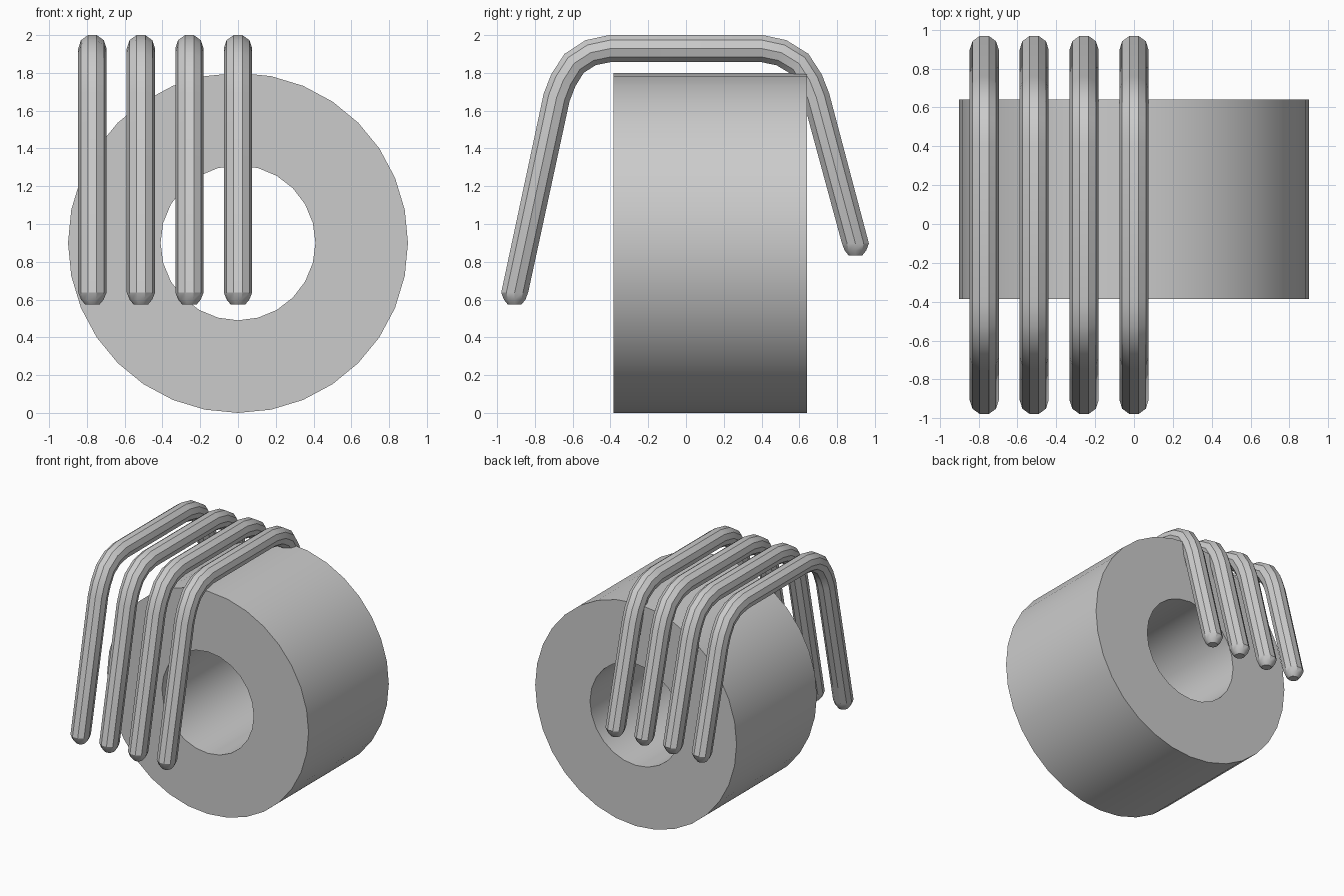
import bpy
import bmesh
import math
from mathutils import Vector

cube = bpy.data.objects.get("Cube")
if cube:
    bpy.data.objects.remove(cube, do_unlink=True)

grey = bpy.data.materials.new("plain_grey")
grey.use_nodes = True
colour = (0.6, 0.6, 0.6, 1)
grey.diffuse_color = colour
grey.node_tree.nodes["Principled BSDF"].inputs["Base Color"].default_value = colour


def finish(bm, name):
    bmesh.ops.recalc_face_normals(bm, faces=bm.faces)
    mesh = bpy.data.meshes.new(name)
    bm.to_mesh(mesh)
    bm.free()
    mesh.materials.append(grey)
    obj = bpy.data.objects.new(name, mesh)
    bpy.context.collection.objects.link(obj)
    bpy.ops.object.select_all(action="DESELECT")
    obj.select_set(True)
    bpy.context.view_layer.objects.active = obj
    bpy.ops.object.shade_smooth_by_angle(angle=math.radians(30))
    return obj


# Thick ring lying along y
def build_ring(radius, bore, y0, y1):
    bm = bmesh.new()
    edges = []
    for r, sides in ((radius, 32), (bore, 24)):
        verts = [bm.verts.new((r * math.cos(math.tau * i / sides), y0,
                               radius + r * math.sin(math.tau * i / sides)))
                 for i in range(sides)]
        edges += [bm.edges.new((verts[i - 1], verts[i])) for i in range(sides)]
    bmesh.ops.triangle_fill(bm, edges=edges, use_beauty=True, normal=(0, -1, 0))
    new = bmesh.ops.extrude_face_region(bm, geom=bm.faces[:], use_keep_orig=True)
    moved = [v for v in new["geom"] if isinstance(v, bmesh.types.BMVert)]
    bmesh.ops.translate(bm, verts=moved, vec=(0, y1 - y0, 0))
    return finish(bm, "thick_ring")


# Bent rod: ten-sided section carried along a path in the y-z plane
PATH = [(-0.907, 0.637), (-0.685, 1.67), (-0.65, 1.76), (-0.593, 1.85),
        (-0.505, 1.907), (-0.40, 1.929), (0.40, 1.929), (0.505, 1.907),
        (0.598, 1.85), (0.655, 1.76), (0.69, 1.67), (0.897, 0.897)]
CAP = [(0.5, 0.064), (0.8, 0.037)]


def build_rod(x, name, radius=0.075, sides=10):
    points = [Vector((x, y, z)) for y, z in PATH]
    up, down = Vector((0, 0, 1)), Vector((0, 0, -1))
    stations = [(points[0] + down * d, up, s) for s, d in CAP]
    for i, p in enumerate(points):
        if i == 0:
            tangent = up
        elif i == len(points) - 1:
            tangent = down
        else:
            tangent = ((p - points[i - 1]).normalized()
                       + (points[i + 1] - p).normalized()).normalized()
        stations.append((p, tangent, 1))
    stations += [(points[-1] + down * d, down, s) for s, d in reversed(CAP)]

    bm = bmesh.new()
    side = Vector((1, 0, 0))
    rings = []
    for centre, tangent, scale in stations:
        other = tangent.cross(side)
        rings.append([bm.verts.new(centre + radius * scale * (
            side * math.cos(math.tau * i / sides)
            + other * math.sin(math.tau * i / sides))) for i in range(sides)])
    for a, b in zip(rings, rings[1:]):
        for i in range(sides):
            bm.faces.new((a[i - 1], a[i], b[i], b[i - 1]))
    bm.faces.new(rings[0])
    bm.faces.new(rings[-1])
    return finish(bm, name)


build_ring(0.9, 0.41, -0.385, 0.64)
for n in range(4):
    build_rod(-0.257 * n, f"bent_rod_{n + 1}")
